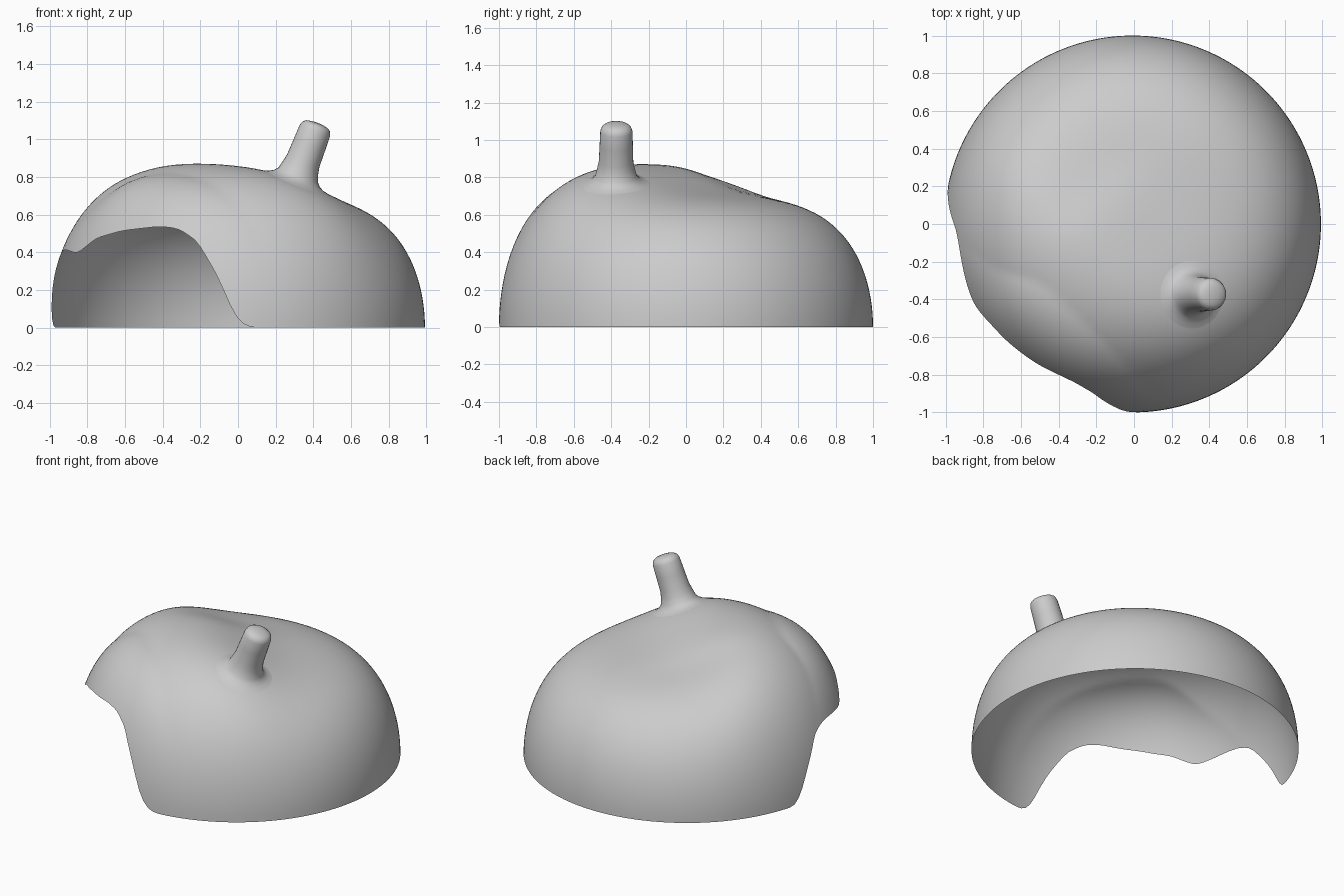
import bpy, bmesh, math
from mathutils import Vector

old = bpy.data.objects.get("Cube")
if old:
    bpy.data.objects.remove(old, do_unlink=True)

SEGMENTS, RINGS = 180, 36
CENTRE_X = -.008

# Opening edge: (angle in degrees, height)
OPENING = [(166, 0), (168, .03), (171, .13), (174, .22), (181, .375), (187, .41),
           (193, .415), (200, .405), (206.5, .395), (211, .43), (216, .475), (228, .515),
           (243, .538), (250, .525), (257, .46), (264, .28), (269.5, .06), (272, .015), (275, 0)]


def surface(x, y):
    """Height of the lopsided dome, tall at the opening and low behind it."""
    s = (x + y) / math.sqrt(2) + .08 * (1 + math.tanh(5 * (y - x - .35)))
    rho = min(1, math.hypot(x, y))
    top = .795 - .105 * math.tanh(3.5 * (s - .03)) + .3 * max(0, -s - .55)
    power = 3.5 + .5 * math.tanh(3 * s)
    return top * math.sqrt(1 - rho ** power)


def opening_height(deg):
    for (a, za), (b, zb) in zip(OPENING, OPENING[1:]):
        if a <= deg <= b:
            return za + (zb - za) * (deg - a) / (b - a)
    return 0


def soft_height(deg):
    """Opening height with its corners rounded off."""
    return sum(opening_height(deg + step) for step in (-2, -1, 0, 1, 2)) / 5


def edge_radius(angle, height):
    """Radius at which the dome comes down to the given height."""
    if height <= 0:
        return 1
    low, high = .5, 1
    for _ in range(30):
        mid = (low + high) / 2
        if surface(mid * math.cos(angle), mid * math.sin(angle)) > height:
            low = mid
        else:
            high = mid
    return low


def bridge(bm, ring_a, ring_b):
    n = len(ring_a)
    for i in range(n):
        j = (i + 1) % n
        bm.faces.new((ring_a[i], ring_a[j], ring_b[j], ring_b[i]))


def cap(bm, ring, point):
    tip = bm.verts.new(point)
    for i, v in enumerate(ring):
        bm.faces.new((v, ring[(i + 1) % len(ring)], tip))


def finish(name, bm):
    bmesh.ops.recalc_face_normals(bm, faces=bm.faces)
    mesh = bpy.data.meshes.new(name)
    bm.to_mesh(mesh)
    bm.free()
    obj = bpy.data.objects.new(name, mesh)
    obj.location.x = CENTRE_X
    bpy.context.collection.objects.link(obj)
    bpy.ops.object.select_all(action='DESELECT')
    obj.select_set(True)
    bpy.context.view_layer.objects.active = obj
    bpy.ops.object.shade_smooth_by_angle(angle=math.radians(50))


# Stem placement
foot = Vector((.315, -.375, surface(.315, -.375)))
axis = Vector((.36, .01, .93)).normalized()
side = axis.cross(Vector((0, 1, 0))).normalized()
across = axis.cross(side)

# Dome shell, open underneath, with the opening shaped into its rim
bm = bmesh.new()
angles = [math.tau * i / SEGMENTS for i in range(SEGMENTS)]
edges = [edge_radius(a, soft_height(math.degrees(a))) for a in angles]
rings = []
for k in range(RINGS):
    spread = 1 - (k / RINGS) ** 2
    ring = []
    for a, r in zip(angles, edges):
        x, y = r * spread * math.cos(a), r * spread * math.sin(a)
        ring.append(bm.verts.new((x, y, surface(x, y))))
    rings.append(ring)
for a, b in zip(rings, rings[1:]):
    bridge(bm, a, b)
cap(bm, rings[-1], (0, 0, surface(0, 0)))

# Hollow under the stem
inside = [f for f in bm.faces if (f.calc_center_median() - foot).length < .09]
bmesh.ops.delete(bm, geom=inside, context='FACES')
finish("dome_shell", bm)

# Stem: (distance along axis, radius, follows the dome)
PROFILE = [(.001, .18, True), (.005, .155, True), (.016, .13, True), (.036, .112, True),
           (.07, .1, False), (.11, .092, False), (.2, .089, False), (.28, .086, False),
           (.303, .078, False), (.316, .06, False), (.322, .03, False)]
bm = bmesh.new()
rings = []
for along, radius, hugging in PROFILE:
    ring = []
    for i in range(32):
        a = math.tau * i / 32
        p = foot + axis * along + (side * math.cos(a) + across * math.sin(a)) * radius
        if hugging:
            p.z = surface(p.x, p.y) + along
        ring.append(bm.verts.new(p))
    rings.append(ring)
for a, b in zip(rings, rings[1:]):
    bridge(bm, a, b)
cap(bm, rings[-1], foot + axis * .324)
finish("stem", bm)
